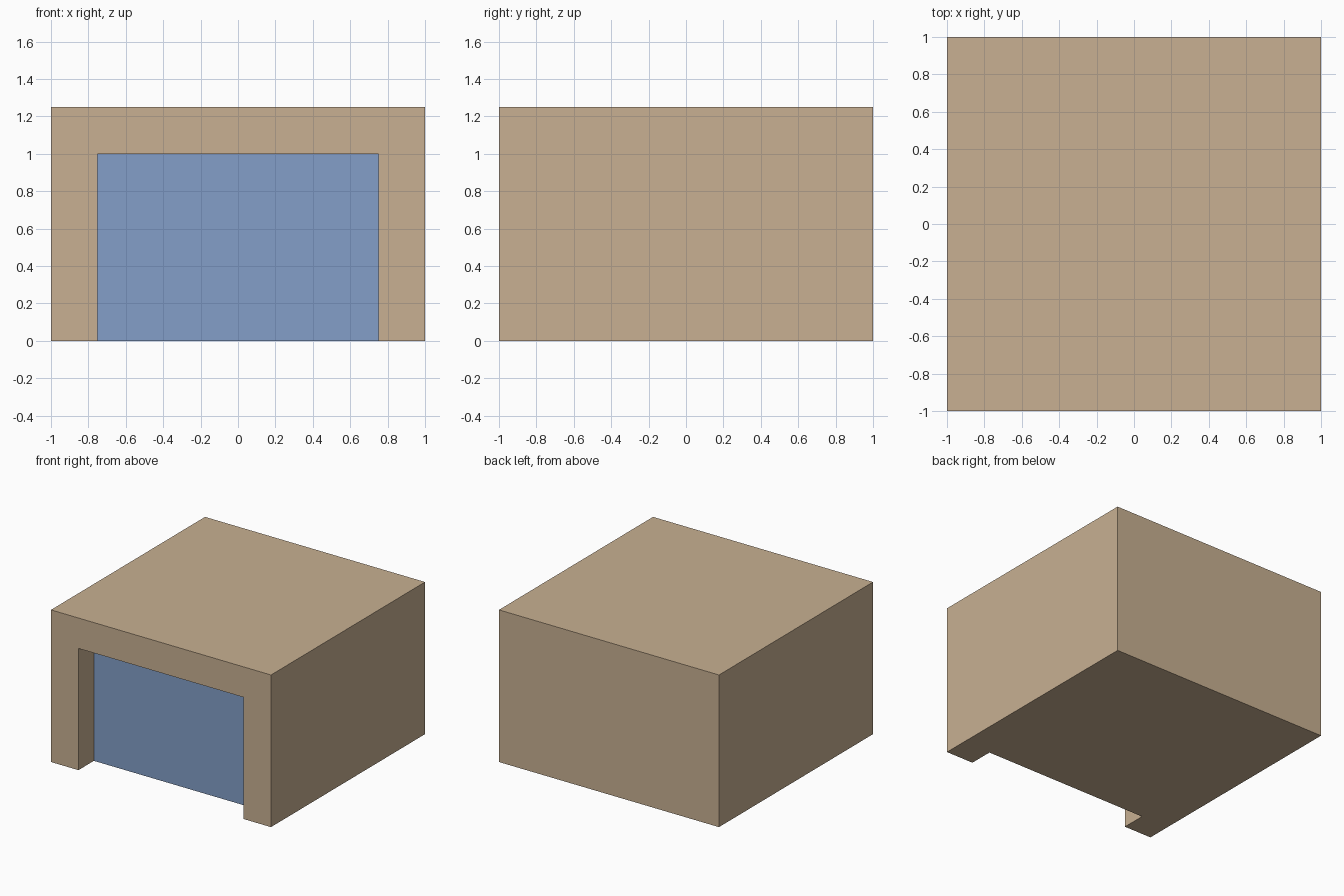
import bpy

if "Cube" in bpy.data.objects:
    bpy.data.objects.remove(bpy.data.objects["Cube"])


def linear(r, g, b):
    def f(c):
        c /= 255
        return c / 12.92 if c <= 0.04045 else ((c + 0.055) / 1.055) ** 2.4
    return (f(r), f(g), f(b), 1.0)


def material(name, rgb):
    m = bpy.data.materials.new(name)
    m.diffuse_color = linear(*rgb)
    m.use_nodes = True
    m.node_tree.nodes["Principled BSDF"].inputs["Base Color"].default_value = m.diffuse_color
    return m


def box(name, lo, hi):
    bpy.ops.mesh.primitive_cube_add(size=1)
    ob = bpy.context.object
    ob.name = name
    for v in ob.data.vertices:
        v.co = [h if c > 0 else l for c, l, h in zip(v.co, lo, hi)]
    return ob


RECESS_Y = -0.8

# Doorway cutter, reaching past the front and the floor
cutter = box("doorway_cutter", (-0.75, -1.5, -0.5), (0.75, RECESS_Y, 1.0))
cutter.hide_render = True

# Solid garage block with the doorway recess cut from its front
body = box("garage_body", (-1, -1, 0), (1, 1, 1.25))
body.data.materials.append(material("tan wall", (200, 176, 146)))
body.data.materials.append(material("blue door", (131, 159, 200)))
mod = body.modifiers.new("doorway", 'BOOLEAN')
mod.operation = 'DIFFERENCE'
mod.solver = 'EXACT'
mod.object = cutter
bpy.context.view_layer.objects.active = body
bpy.ops.object.modifier_apply(modifier=mod.name)
bpy.data.objects.remove(cutter)

# Blue door on the back face of the recess
for p in body.data.polygons:
    is_door = p.normal.y < -0.9 and abs(p.center.y - RECESS_Y) < 0.01
    p.material_index = 1 if is_door else 0
